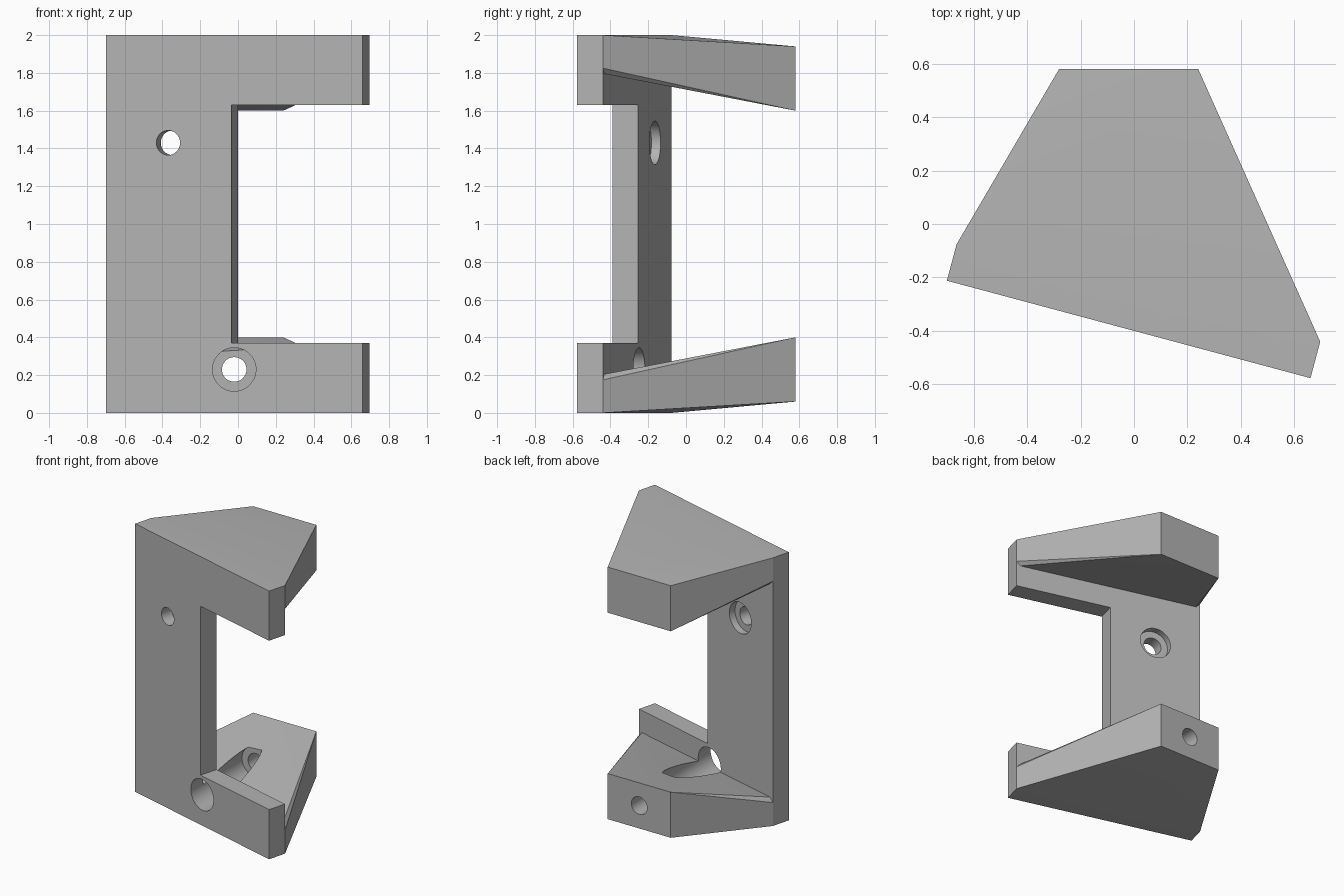
import bpy, bmesh, math
from mathutils import Vector, Matrix

if "Cube" in bpy.data.objects:
    bpy.data.objects.remove(bpy.data.objects["Cube"], do_unlink=True)

gray = bpy.data.materials.new("light_gray")
gray.use_nodes = True
COLOR = (0.45, 0.45, 0.45, 1)
gray.diffuse_color = COLOR
gray.node_tree.nodes["Principled BSDF"].inputs["Base Color"].default_value = COLOR

# Slanted plate frame: u runs along the plate, n points to the back
TILT = math.radians(15)
U = Vector((math.cos(TILT), -math.sin(TILT), 0))
N = Vector((math.sin(TILT), math.cos(TILT), 0))
ORIGIN = Vector((-0.70, -0.212, 0))
LENGTH, THICK, HEIGHT = 1.408, 0.141, 2.0


def on_plate(u, n, z):
    return ORIGIN + U * u + N * n + Vector((0, 0, z))


def finish(name, bm):
    bmesh.ops.recalc_face_normals(bm, faces=bm.faces)
    mesh = bpy.data.meshes.new(name)
    bm.to_mesh(mesh)
    bm.free()
    mesh.materials.append(gray)
    obj = bpy.data.objects.new(name, mesh)
    bpy.context.collection.objects.link(obj)
    return obj


def cylinder(name, start, end, radius):
    axis = end - start
    bm = bmesh.new()
    bmesh.ops.create_cone(bm, cap_ends=True, segments=64, radius1=radius,
                          radius2=radius, depth=axis.length)
    turn = axis.to_track_quat('Z', 'Y').to_matrix().to_4x4()
    bm.transform(Matrix.Translation((start + end) / 2) @ turn)
    return finish(name, bm)


def combine(target, tool, operation):
    mod = target.modifiers.new(operation.lower(), 'BOOLEAN')
    mod.operation, mod.solver, mod.object = operation, 'EXACT', tool
    bpy.context.view_layer.objects.active = target
    bpy.ops.object.modifier_apply(modifier=mod.name)
    bpy.data.objects.remove(tool, do_unlink=True)


# C-shaped mounting plate
NOTCH_U, NOTCH_Z = 0.688, 0.37
profile = [(0, 0), (LENGTH, 0), (LENGTH, NOTCH_Z), (NOTCH_U, NOTCH_Z),
           (NOTCH_U, HEIGHT - NOTCH_Z), (LENGTH, HEIGHT - NOTCH_Z),
           (LENGTH, HEIGHT), (0, HEIGHT)]
bm = bmesh.new()
face = bm.faces.new([bm.verts.new(on_plate(u, 0, z)) for u, z in profile])
result = bmesh.ops.extrude_face_region(bm, geom=[face])
bmesh.ops.translate(bm, vec=N * THICK,
                    verts=[v for v in result["geom"] if isinstance(v, bmesh.types.BMVert)])
bracket = finish("mounting_bracket", bm)


# Tapered arm, lofted as a hull from the plate to the rear pad
def arm(name, flip):
    points = [Vector((x, 0.58, z)) for x in (-0.28, 0.24) for z in (0.06, 0.40)]
    for side in (0, 1):
        def at(inset, n, z):
            return on_plate(LENGTH - inset if side else inset, n, z)
        points += [at(0, THICK, 0), at(0, THICK, 0.175), at(0.03, THICK, 0.205),
                   at(0.08, THICK - 0.05, 0.04), at(0.08, THICK - 0.05, 0.14)]
    bm = bmesh.new()
    for p in points:
        bm.verts.new((p.x, p.y, HEIGHT - p.z if flip else p.z))
    bmesh.ops.convex_hull(bm, input=bm.verts)
    return finish(name, bm)


for flip in (False, True):
    combine(bracket, arm("arm", flip), 'UNION')

# Wide bores from the front, each with a narrow through hole at the back
for z in (0.23, HEIGHT - 0.23):
    for radius, y_end in ((0.115, 0.24), (0.065, 0.8)):
        combine(bracket, cylinder("bore", Vector((-0.02, -0.8, z)),
                                  Vector((-0.02, y_end, z)), radius), 'DIFFERENCE')

# Plate screw holes, counterbored from behind
for z in (0.57, HEIGHT - 0.57):
    for radius, n_start in ((0.065, -0.1), (0.115, THICK - 0.05)):
        combine(bracket, cylinder("screw_hole", on_plate(0.342, n_start, z),
                                  on_plate(0.342, THICK + 0.1, z), radius), 'DIFFERENCE')

bpy.ops.object.select_all(action='DESELECT')
bracket.select_set(True)
bpy.context.view_layer.objects.active = bracket
bpy.ops.object.shade_smooth_by_angle(angle=math.radians(12))
